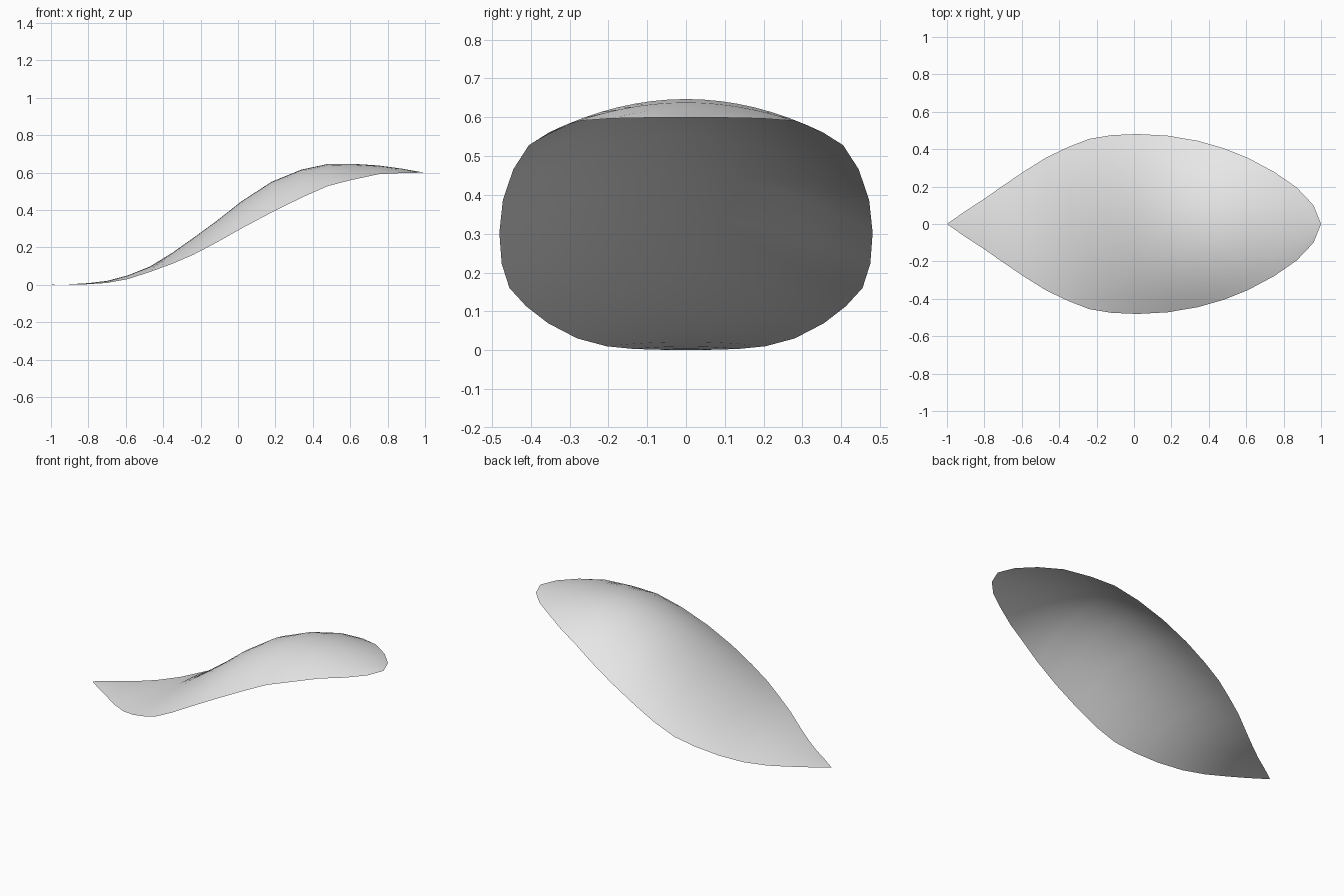
import bpy
import bmesh

cube = bpy.data.objects.get("Cube")
if cube:
    bpy.data.objects.remove(cube, do_unlink=True)

# Single pale grey material
grey = bpy.data.materials.new("pale grey")
grey.use_nodes = True
colour = (0.8, 0.8, 0.8, 1.0)
grey.diffuse_color = colour
grey.node_tree.nodes["Principled BSDF"].inputs["Base Color"].default_value = colour

# Stations along the petal: x, half width, rim height, ridge height
TIP = (-1.0, 0.0, 0.0)
END = (1.0, 0.0, 0.6)
STATIONS = [
    (-0.90, 0.07, 0.001, 0.003), (-0.80, 0.135, 0.003, 0.009),
    (-0.70, 0.205, 0.010, 0.021), (-0.59, 0.28, 0.030, 0.050),
    (-0.47, 0.355, 0.069, 0.098), (-0.35, 0.412, 0.113, 0.172),
    (-0.24, 0.455, 0.160, 0.250), (-0.12, 0.475, 0.223, 0.337),
    (0.02, 0.481, 0.302, 0.447), (0.18, 0.472, 0.387, 0.551),
    (0.34, 0.445, 0.466, 0.616), (0.48, 0.405, 0.528, 0.646),
    (0.61, 0.353, 0.561, 0.647), (0.75, 0.278, 0.591, 0.638),
    (0.87, 0.195, 0.597, 0.622), (0.96, 0.10, 0.599, 0.606),
]
ACROSS = 16

# Sheet with an arched cross-section, closed to a point at both ends
bm = bmesh.new()
rows = []
for x, half, rim, ridge in STATIONS:
    row = []
    for i in range(ACROSS + 1):
        t = 2 * i / ACROSS - 1
        row.append(bm.verts.new((x, half * t, ridge + (rim - ridge) * t * t)))
    rows.append(row)
tip, end = bm.verts.new(TIP), bm.verts.new(END)
for i in range(ACROSS):
    bm.faces.new((tip, rows[0][i], rows[0][i + 1]))
    for a, b in zip(rows, rows[1:]):
        bm.faces.new((a[i], b[i], b[i + 1], a[i + 1]))
    bm.faces.new((rows[-1][i], end, rows[-1][i + 1]))

mesh = bpy.data.meshes.new("petal")
bm.to_mesh(mesh)
bm.free()
mesh.materials.append(grey)
mesh.shade_smooth()
petal = bpy.data.objects.new("petal", mesh)
bpy.context.collection.objects.link(petal)
